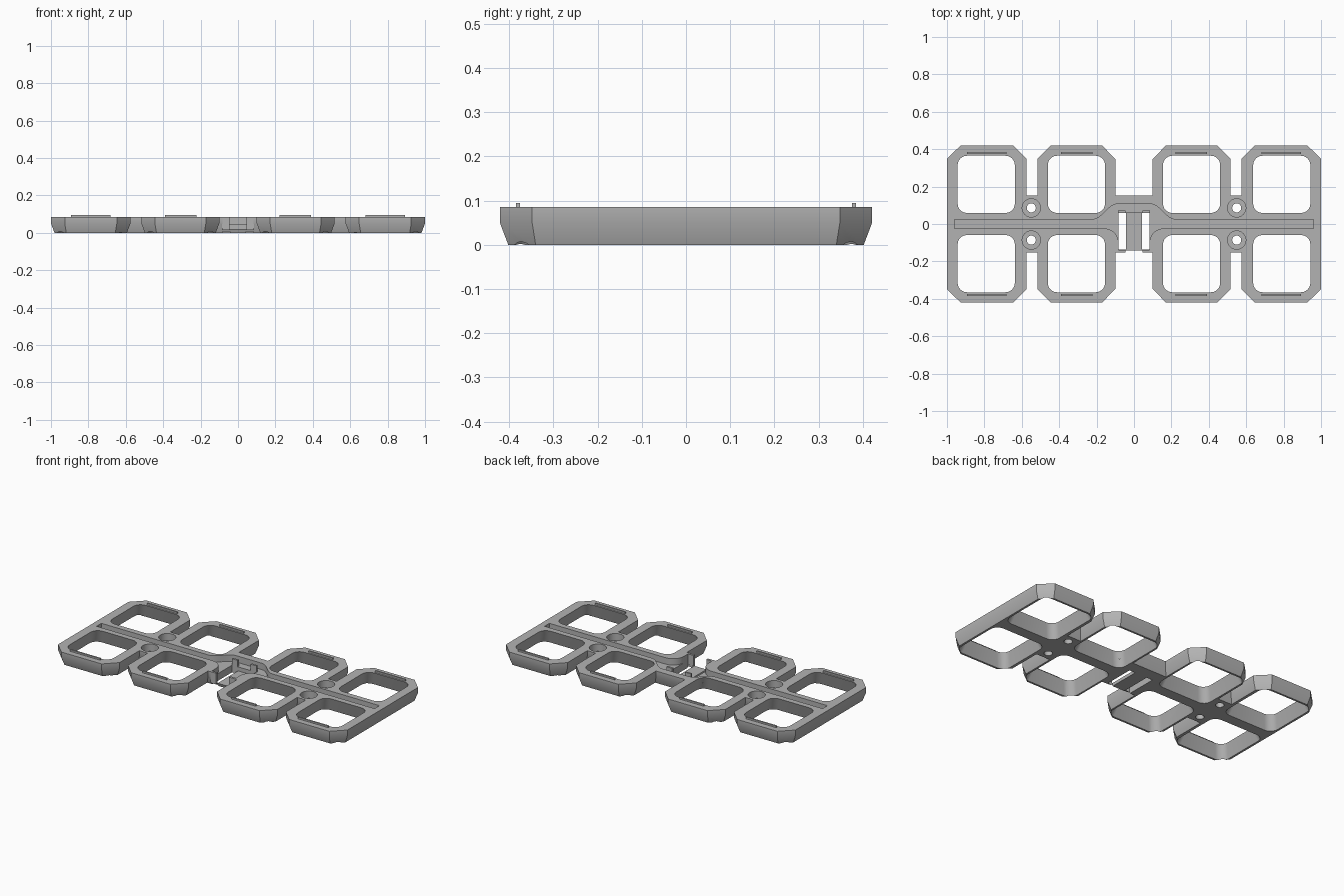
import bpy, bmesh, math
from mathutils import Vector

H = 0.085        # body height
FLOOR = 0.045    # channel floor height

if "Cube" in bpy.data.objects:
    bpy.data.objects.remove(bpy.data.objects["Cube"], do_unlink=True)

grey = bpy.data.materials.new("plain grey")
grey.use_nodes = True
GREY = (0.45, 0.45, 0.45, 1)
grey.diffuse_color = GREY
grey.node_tree.nodes["Principled BSDF"].inputs["Base Color"].default_value = GREY


def loft(name, rings):
    """Closed solid through rings of (points, z)."""
    bm = bmesh.new()
    loops = [[bm.verts.new((x, y, z)) for x, y in pts] for pts, z in rings]
    n = len(loops[0])
    for a, b in zip(loops, loops[1:]):
        for i in range(n):
            j = (i + 1) % n
            bm.faces.new((a[i], a[j], b[j], b[i]))
    bm.faces.new(loops[0][::-1])
    bm.faces.new(loops[-1])
    bmesh.ops.recalc_face_normals(bm, faces=bm.faces)
    mesh = bpy.data.meshes.new(name)
    bm.to_mesh(mesh)
    bm.free()
    mesh.materials.append(grey)
    ob = bpy.data.objects.new(name, mesh)
    bpy.context.collection.objects.link(ob)
    return ob


def box(name, x0, x1, y0, y1, z0, z1):
    pts = [(x0, y0), (x1, y0), (x1, y1), (x0, y1)]
    return loft(name, [(pts, z0), (pts, z1)])


def rounded(cx, cy, half, r, steps=6):
    """Rounded square outline."""
    pts = []
    for k, (sx, sy) in enumerate([(1, 1), (-1, 1), (-1, -1), (1, -1)]):
        for s in range(steps + 1):
            a = math.pi / 2 * (k + s / steps)
            pts.append((cx + sx * (half - r) + r * math.cos(a),
                        cy + sy * (half - r) + r * math.sin(a)))
    return pts


def circle(cx, cy, r, n=32):
    return [(cx + r * math.cos(2 * math.pi * i / n), cy + r * math.sin(2 * math.pi * i / n))
            for i in range(n)]


def inset(pts, d):
    """Move each edge of a counterclockwise outline inward by d."""
    out = []
    for i, p in enumerate(pts):
        p, a, b = Vector(p), Vector(pts[i - 1]), Vector(pts[(i + 1) % len(pts)])
        u, v = (p - a).normalized(), (b - p).normalized()
        n1, n2 = Vector((-u.y, u.x)), Vector((-v.y, v.x))
        out.append(tuple(p + (n1 + n2) * d / (1 + n1.dot(n2))))
    return out


# body: four chamfered bays per half, tapered toward the underside
quarter = [(1, 0.348), (0.926, 0.421), (0.648, 0.421), (0.575, 0.348), (0.575, 0.153),
           (0.517, 0.153), (0.517, 0.348), (0.444, 0.421), (0.172, 0.421), (0.1, 0.348),
           (0.1, 0.153)]
back = quarter + [(-x, y) for x, y in reversed(quarter)]
outline = back + [(x, -y) for x, y in reversed(back)]
body = loft("frame_body", [(inset(outline, 0.019), 0), (outline, 0.05), (outline, H)])

cutters = []

# square openings, flaring toward the underside
FLARE = 0.025
for cx in (-0.79, -0.308, 0.308, 0.79):
    for cy in (-0.212, 0.212):
        rings = []
        for z in (-0.02, H + 0.02):
            half = 0.153 + FLARE * (1 - z / H)
            rings.append((rounded(cx, cy, half, 0.05), z))
        cutters.append(loft("opening_cutter", rings))

# screw holes with counterbores
for cx in (-0.549, 0.549):
    for cy in (-0.086, 0.086):
        cutters.append(loft("screw_cutter", [(circle(cx, cy, 0.024), -0.1),
                                             (circle(cx, cy, 0.024), 0.06)]))
        cutters.append(loft("counterbore_cutter", [(circle(cx, cy, 0.049), 0.04),
                                                   (circle(cx, cy, 0.049), 0.2)]))

# long wiring channel that swells around the middle pocket
side = [(0.083, -0.3)]
for s in range(9):
    a = math.pi / 2 * s / 8
    side.append((0.158 - 0.075 * math.cos(a), -0.099 + 0.075 * math.sin(a)))
side += [(0.961, -0.024), (0.961, 0.024)]
for s in range(11):
    t = s / 10
    side.append((0.22 - 0.13 * t, 0.024 + 0.083 * (1 - math.cos(math.pi * t)) / 2))
channel = side + [(-x, y) for x, y in reversed(side)]
cutters.append(loft("channel_cutter", [(channel, FLOOR), (channel, 0.2)]))

# middle pocket and the two slots through its floor
cutters.append(box("pocket_cutter", -0.083, 0.083, -0.3, 0.06, 0.02, 0.3))
for x in (-0.083, 0.042):
    cutters.append(box("slot_cutter", x, x + 0.041, -0.137, 0.06, -0.1, 0.1))

for c in cutters:
    mod = body.modifiers.new("cut", "BOOLEAN")
    mod.operation = "DIFFERENCE"
    mod.solver = "EXACT"
    mod.object = c

# bake the cuts, then discard the cutters
deps = bpy.context.evaluated_depsgraph_get()
baked = bpy.data.meshes.new_from_object(body.evaluated_get(deps))
body.modifiers.clear()
body.data = baked
for c in cutters:
    bpy.data.objects.remove(c, do_unlink=True)

bpy.ops.object.select_all(action="DESELECT")
body.select_set(True)
bpy.context.view_layer.objects.active = body
bpy.ops.object.shade_smooth_by_angle(angle=math.radians(25))

# thin raised ribs along the front and back rims
for cx, half in ((0.788, 0.105), (0.307, 0.084)):
    for sx in (-1, 1):
        for sy in (-1, 1):
            box("rim_rib", sx * cx - half, sx * cx + half,
                sy * 0.38 - 0.005, sy * 0.38 + 0.005, H - 0.01, 0.095)

# small retaining tabs at both ends of the pocket
for s in (-1, 1):
    x0, x1 = sorted((s * 0.045, s * 0.085))
    box("back_tab", x0, x1, 0.06, 0.072, FLOOR - 0.005, H)
    box("front_tab", x0, x1, -0.152, -0.138, 0.015, H)
